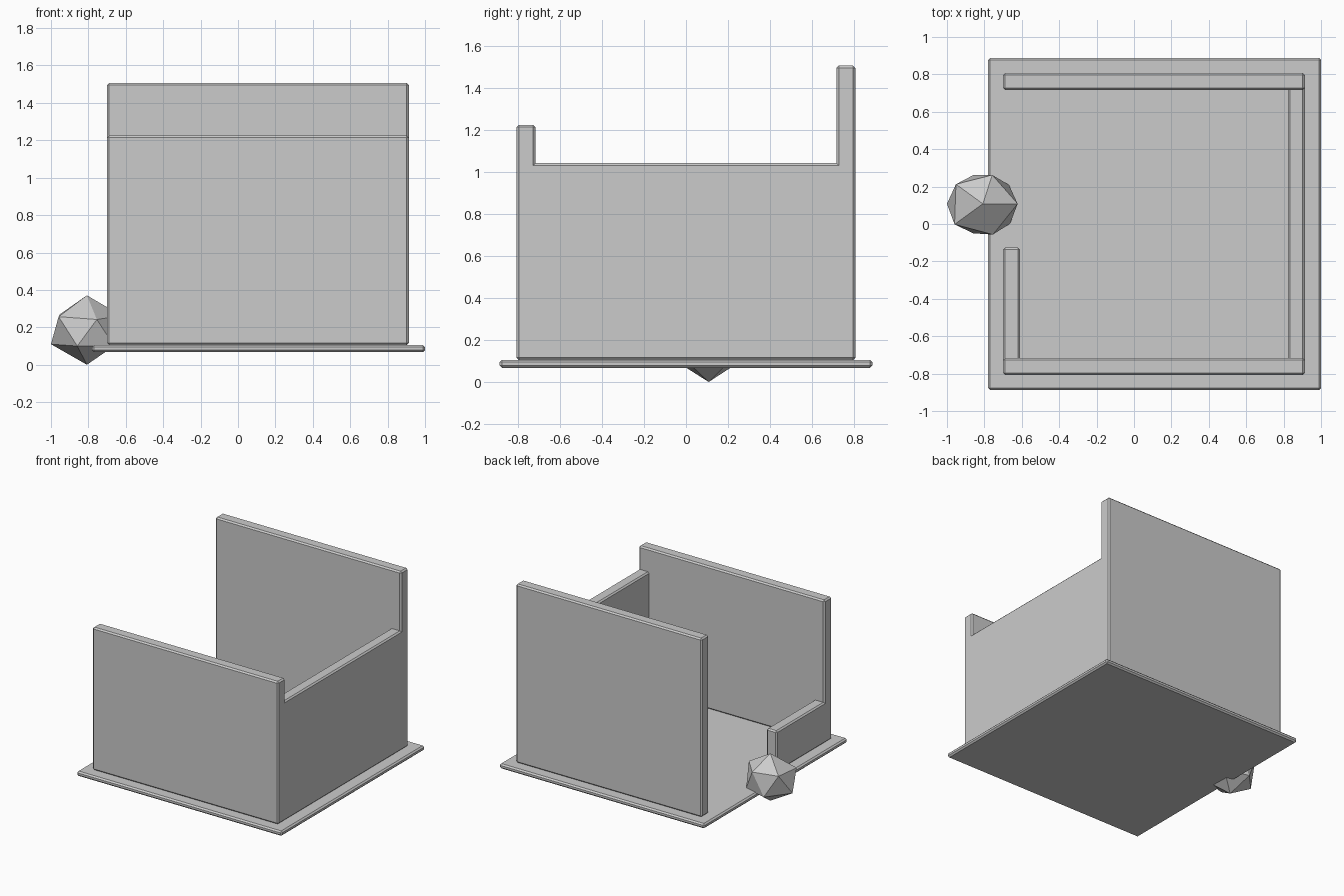
import bpy, bmesh, math
from mathutils import Vector

if "Cube" in bpy.data.objects:
    bpy.data.objects.remove(bpy.data.objects["Cube"])


def make_object(name, bm):
    mesh = bpy.data.meshes.new(name)
    bmesh.ops.recalc_face_normals(bm, faces=bm.faces[:])
    bm.to_mesh(mesh)
    bm.free()
    obj = bpy.data.objects.new(name, mesh)
    bpy.context.collection.objects.link(obj)
    return obj


def slab(name, lo, hi, bevel=0.011):
    """Chamfered box between two opposite corners."""
    lo, hi = Vector(lo), Vector(hi)
    bm = bmesh.new()
    bmesh.ops.create_cube(bm, size=1)
    bmesh.ops.scale(bm, vec=hi - lo, verts=bm.verts)
    bmesh.ops.translate(bm, vec=(lo + hi) / 2, verts=bm.verts)
    obj = make_object(name, bm)
    mod = obj.modifiers.new("Chamfer", 'BEVEL')
    mod.width = bevel
    mod.segments = 1
    return obj


# Wall footprint
X0, X1, Y = -0.70, 0.913, 0.807
T = 0.09
Z = 0.105

# Floor plate
slab("floor_plate", (-0.78, -0.888, 0.067), (1.0, 0.888, 0.105))

# Walls of different heights
slab("back_wall", (X0, Y - T, Z), (X1, Y, 1.507))
slab("front_wall", (X0, -Y, Z), (X1, -Y + T, 1.225))
slab("right_wall", (X1 - T, -Y, Z), (X1, Y, 1.043))
slab("low_left_wall", (X0, -Y, Z), (X0 + T, -0.125, 0.425))

# Boulder: slightly uneven icosahedron from two five-point rings
centre = Vector((-0.808, 0.108, 0))
rings = [
    (0, (0.186, 0.162, 0.178, 0.187, 0.173), (0.262, 0.27, 0.27, 0.257, 0.242)),
    (36, (0.172, 0.162, 0.192, 0.166, 0.18), (0.10, 0.10, 0.11, 0.10, 0.10)),
]
bm = bmesh.new()
bm.verts.new(centre)
bm.verts.new(centre + Vector((0, 0, 0.371)))
for start, radii, heights in rings:
    for i in range(5):
        a = math.radians(start + 72 * i)
        r = radii[i]
        bm.verts.new(centre + Vector((r * math.cos(a), r * math.sin(a), heights[i])))
bmesh.ops.convex_hull(bm, input=bm.verts[:])
make_object("boulder", bm)
